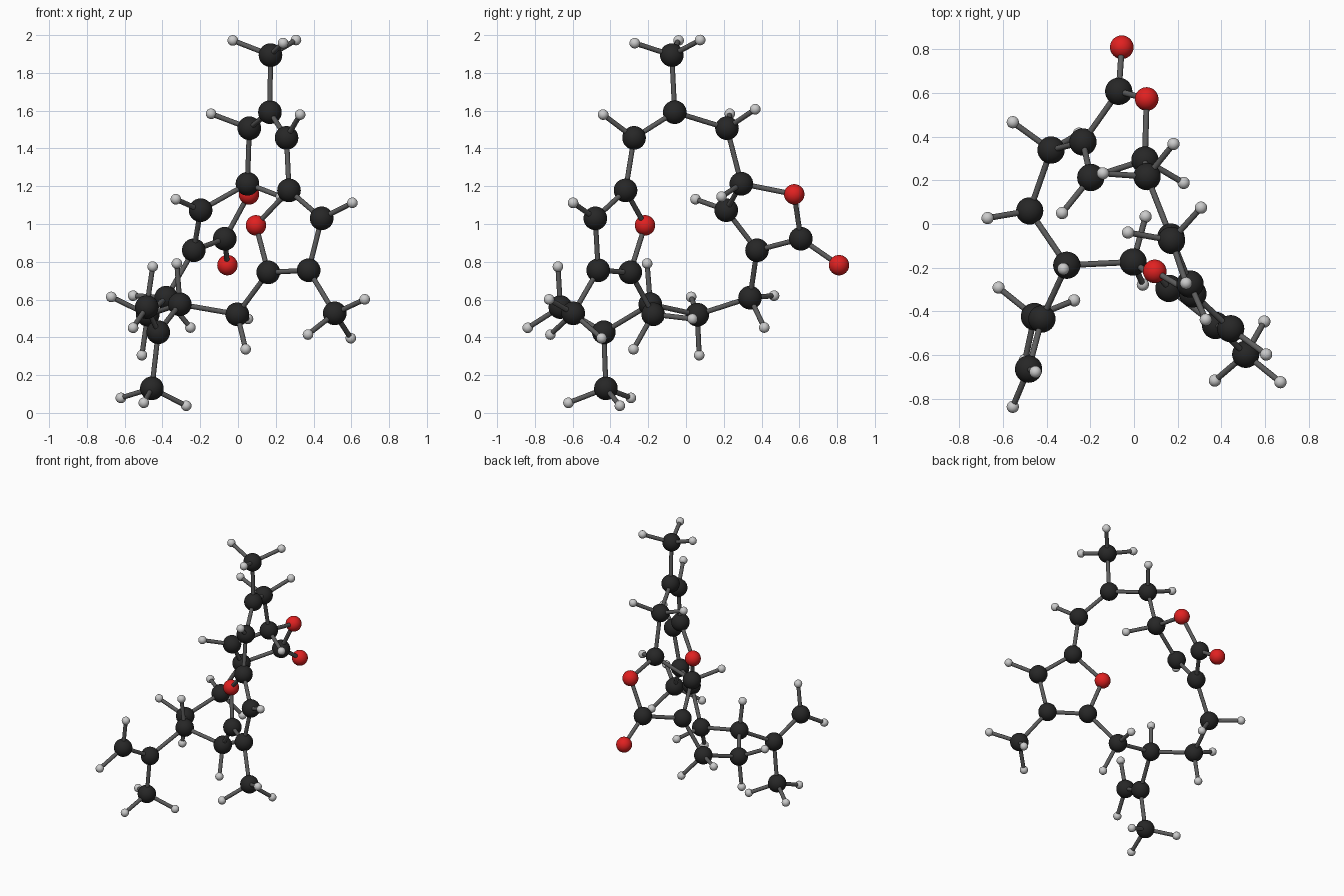
import bpy
from math import sin, cos, radians
from mathutils import Vector as V, Matrix

if "Cube" in bpy.data.objects:
    bpy.data.objects.remove(bpy.data.objects["Cube"])

CH = 0.217          # carbon-hydrogen bond length
BOND_R = 0.0135

# Heavy atoms, grouped by fragment (names starting with O are oxygen)
furan = dict(C6=(.27, -.32, 1.178), C8=(.443, -.48, 1.03), C12=(.374, -.465, .755),
             C11=(.16, -.295, .744), O1=(.095, -.217, .993))
lactone = dict(C5=(.05, .293, 1.213), C7=(-.198, .213, 1.073), C10=(-.234, .376, .861),
               C9=(-.07, .608, .922), O2=(.058, .573, 1.157), O3=(-.056, .81, .782))
upper_chain = dict(C2=(.169, -.06, 1.592), C3=(.06, .217, 1.507), C4=(.257, -.275, 1.456))
lower_chain = dict(C14=(-.004, -.174, .522), C15=(-.308, -.189, .575),
                   C17=(-.478, .06, .52), C16=(-.38, .339, .61))
side_groups = dict(C1=(.172, -.075, 1.894), C13=(.512, -.597, .527), C18=(-.422, -.435, .427),
                   C19=(-.456, -.424, .13), C20=(-.483, -.665, .56))
atoms = {k: V(p) for part in (furan, lactone, upper_chain, lower_chain, side_groups)
         for k, p in part.items()}

# Bonds written as chains of atoms
chains = ["C1 C2 C3 C5 C7 C10 C16 C17 C15 C14 C11 O1 C6 C4 C2",
          "C5 O2 C9 C10", "C9 O3", "C6 C8 C12 C11", "C12 C13",
          "C15 C18 C19", "C18 C20"]
bonds = []
for c in chains:
    names = c.split()
    bonds += list(zip(names, names[1:]))
neighbours = {k: [b if a == k else a for a, b in bonds if k in (a, b)] for k in atoms}


def material(name, col):
    m = bpy.data.materials.new(name)
    m.diffuse_color = (*col, 1)
    m.use_nodes = True
    m.node_tree.nodes["Principled BSDF"].inputs["Base Color"].default_value = m.diffuse_color
    return m


def shared_mesh(op, mat, **kw):
    """Make one primitive, shade it smooth, and return its mesh for reuse."""
    op(**kw)
    ob = bpy.context.object
    bpy.ops.object.shade_smooth_by_angle()
    mesh = ob.data
    mesh.materials.append(mat)
    bpy.data.objects.remove(ob)
    return mesh


sphere = bpy.ops.mesh.primitive_uv_sphere_add
meshes = {
    "carbon": shared_mesh(sphere, material("black", (.02, .02, .02)), segments=32, ring_count=16, radius=.0625),
    "oxygen": shared_mesh(sphere, material("red", (.75, .015, .015)), segments=32, ring_count=16, radius=.054),
    "hydrogen": shared_mesh(sphere, material("pale_grey", (.55, .55, .55)), segments=24, ring_count=12, radius=.028),
    "bond": shared_mesh(bpy.ops.mesh.primitive_cylinder_add, material("dark_grey", (.11, .11, .11)),
                        vertices=16, radius=BOND_R, depth=1),
}


def place(kind, matrix):
    ob = bpy.data.objects.new(kind, meshes[kind])
    ob.matrix_world = matrix
    bpy.context.collection.objects.link(ob)


def add_bond(a, b):
    d = b - a
    place("bond", Matrix.Translation((a + b) / 2) @ d.to_track_quat('Z', 'Y').to_matrix().to_4x4()
          @ Matrix.Diagonal((1, 1, d.length, 1)))


def add_hydrogen(c, direction):
    h = c + direction.normalized() * CH
    place("hydrogen", Matrix.Translation(h))
    add_bond(c, h)


# Carbon and oxygen skeleton
for name, p in atoms.items():
    place("oxygen" if name[0] == "O" else "carbon", Matrix.Translation(p))
for a, b in bonds:
    add_bond(atoms[a], atoms[b])


def units(name):
    return [(atoms[n] - atoms[name]).normalized() for n in neighbours[name]]


# Single hydrogens point away from all the neighbours
for name in ("C4", "C5", "C7", "C8", "C15"):
    add_hydrogen(atoms[name], -sum(units(name), V()))

# Chain CH2 groups: a pair straddling the plane of the chain
for name in ("C3", "C14", "C16", "C17"):
    u, v = units(name)
    out, side = -(u + v).normalized(), u.cross(v).normalized()
    for s in (-1, 1):
        add_hydrogen(atoms[name], out * cos(radians(54)) + side * s * sin(radians(54)))

# Methyl groups: three hydrogens around the axis, turned to face a guide point
for name, guide in (("C1", (-.026, -.04, 1.98)), ("C13", (.671, -.725, .6)),
                    ("C19", (-.276, -.35, .03))):
    axis = -units(name)[0]
    r = V(guide) - atoms[name]
    r = (r - axis * r.dot(axis)).normalized()
    for i in range(3):
        turn = Matrix.Rotation(radians(120 * i), 3, axis)
        add_hydrogen(atoms[name], axis * .34 + (turn @ r) * .94)

# Flat end CH2 group: hydrogens mirror the far side of the double bond
for far in ("C15", "C19"):
    axis = -units("C20")[0]
    r = atoms[far] - atoms["C18"]
    r = (r - axis * r.dot(axis)).normalized()
    add_hydrogen(atoms["C20"], axis * .5 + r * .866)
